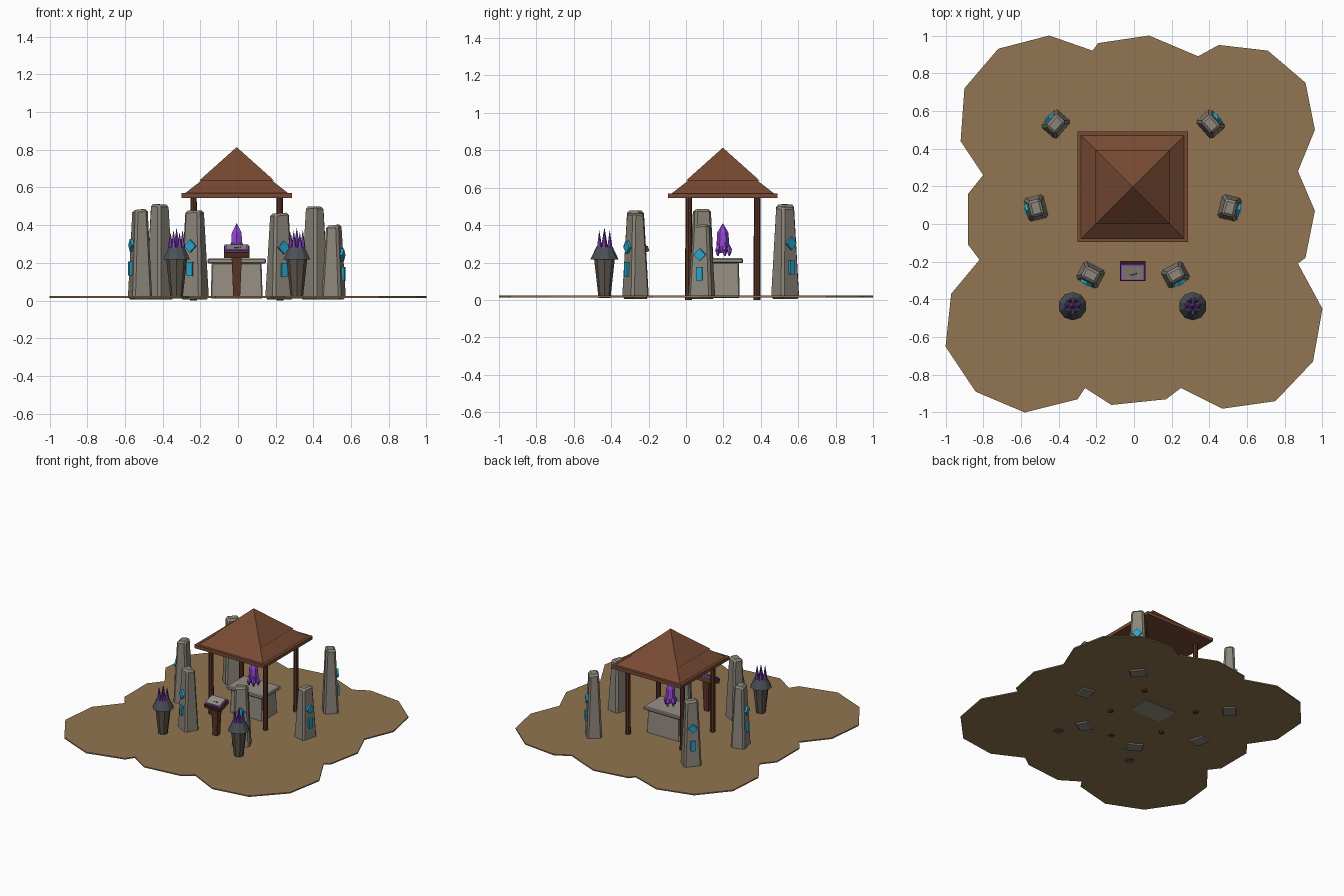
import bpy, bmesh, random
from math import radians, pi, sin, cos, sqrt
from mathutils import Matrix, Vector

random.seed(4)
cube = bpy.data.objects.get("Cube")
if cube:
    bpy.data.objects.remove(cube, do_unlink=True)


def material(name, code):
    srgb = [int(code[i:i + 2], 16) / 255 for i in (0, 2, 4)]
    rgba = [c / 12.92 if c < 0.04045 else ((c + 0.055) / 1.055) ** 2.4 for c in srgb] + [1]
    m = bpy.data.materials.new(name)
    m.use_nodes = True
    m.diffuse_color = rgba
    m.node_tree.nodes["Principled BSDF"].inputs["Base Color"].default_value = rgba
    return m


EARTH = material("earth", "917551")
ROOF = material("roof_brown", "774A33")
WOOD = material("dark_wood", "5A3423")
STONE = material("grey_stone", "8C867B")
ALTAR = material("altar_stone", "968F84")
SLATE = material("dark_slate", "4A5057")
PILLAR = material("brazier_stone", "5C534B")
CRYSTAL = material("bright_purple", "9448D8")
SPIKE = material("deep_purple", "7A41AE")
GLYPH = material("glowing_cyan", "27A4CB")

CX, CY = -0.007, 0.197      # centre of the shelter


def finish(name, bm, mat, matrix=Matrix()):
    bmesh.ops.recalc_face_normals(bm, faces=bm.faces)
    mesh = bpy.data.meshes.new(name)
    bm.to_mesh(mesh)
    bm.free()
    mesh.materials.append(mat)
    ob = bpy.data.objects.new(name, mesh)
    ob.matrix_world = matrix
    bpy.context.collection.objects.link(ob)
    return ob


def add_cone(bm, sides, r1, r2, z0, z1, x=0, y=0, tilt=Matrix()):
    """Tapered prism between two heights, tilted about its foot."""
    new = bmesh.ops.create_cone(bm, cap_ends=True, segments=sides, radius1=r1,
                                radius2=max(r2, 0.0005), depth=z1 - z0)["verts"]
    lift = Matrix.Translation((0, 0, (z1 - z0) / 2))
    bmesh.ops.transform(bm, matrix=Matrix.Translation((x, y, z0)) @ tilt @ lift, verts=new)
    return new


def cone(name, mat, sides, r1, r2, z0, z1, x, y):
    bm = bmesh.new()
    add_cone(bm, sides, r1, r2, z0, z1)
    return finish(name, bm, mat, Matrix.Translation((x, y, 0)))


def block(name, mat, bottom, top, z0, z1, matrix=Matrix(), jitter=0):
    """Box with separate half sizes at bottom and top."""
    bm = bmesh.new()
    for v in bmesh.ops.create_cube(bm, size=2)["verts"]:
        half = top if v.co.z > 0 else bottom
        shake = random.uniform(-jitter, jitter) if v.co.z > 0 else 0
        v.co = (v.co.x * half[0], v.co.y * half[1], (z1 if v.co.z > 0 else z0) + shake)
    return finish(name, bm, mat, matrix)


def bevel(ob, width):
    mod = ob.modifiers.new("chamfer", "BEVEL")
    mod.width = width
    mod.segments = 1


def prism(name, mat, outline, z0, z1, matrix=Matrix()):
    """Flat outline extruded upward."""
    bm = bmesh.new()
    face = bm.faces.new([bm.verts.new((x, y, z0)) for x, y in outline])
    out = bmesh.ops.extrude_face_region(bm, geom=[face])["geom"]
    bmesh.ops.translate(bm, vec=(0, 0, z1 - z0),
                        verts=[g for g in out if isinstance(g, bmesh.types.BMVert)])
    return finish(name, bm, mat, matrix)


# Ground patch with scalloped edge
EDGE = [(-.45, 1), (-.22, .92), (-.19, .96), (.08, 1), (.34, .89), (.45, .95), (.71, .92),
        (.91, .75), (.96, .5), (.87, .28), (.96, .07), (.91, -.18), (.87, -.21), (1, -.45),
        (.95, -.73), (.75, -.94), (.47, -.98), (.25, -.87), (.17, -.93), (-.12, -.96),
        (-.26, -.87), (-.3, -.93), (-.58, -1), (-.84, -.89), (-1, -.65), (-.97, -.37),
        (-.82, -.19), (-.88, -.11), (-.88, .16), (-.8, .26), (-.92, .44), (-.9, .72),
        (-.72, .93)]
prism("ground", EARTH, EDGE, 0.014, 0.023)

# Shelter: posts, eave and two-tier roof
centre = Matrix.Translation((CX, CY, 0))
for sx in (-1, 1):
    for sy in (-1, 1):
        cone("roof_post", WOOD, 8, 0.019, 0.017, 0, 0.555, CX + sx * 0.229, CY + sy * 0.183)
block("roof_eave", ROOF, (.293, .293), (.293, .293), 0.545, 0.57, centre)
block("lower_roof", ROOF, (.273, .273), (.18, .18), 0.57, 0.642, centre)
block("upper_roof", ROOF, (.197, .197), (.001, .001), 0.638, 0.813, centre)

# Altar
bevel(block("altar_body", ALTAR, (.138, .09), (.132, .086), 0.01, 0.2, centre), 0.006)
bevel(block("altar_top", ALTAR, (.155, .108), (.155, .108), 0.197, 0.223, centre), 0.006)

# Altar crystal: pointed shaft with small shards round its foot
bm = bmesh.new()
add_cone(bm, 6, 0.02, 0.034, 0.25, 0.29)
add_cone(bm, 6, 0.034, 0.03, 0.29, 0.36)
add_cone(bm, 6, 0.03, 0, 0.36, 0.41)
for i in range(5):
    a = i * 2 * pi / 5 + 0.3
    x, y = 0.034 * cos(a), 0.034 * sin(a)
    add_cone(bm, 5, 0.004, 0.016, 0.235, 0.265, x, y)
    add_cone(bm, 5, 0.016, 0, 0.265, 0.325, x, y, Matrix.Rotation(-0.2, 4, (-sin(a), cos(a), 0)))
finish("altar_crystal", bm, CRYSTAL, centre)

# Lectern with a sloping tablet
block("lectern_post", WOOD, (.018, .018), (.028, .025), 0.01, 0.255,
      Matrix.Translation((CX, -0.25, 0)))
slope = Matrix.Translation((CX, -0.25, 0.26)) @ Matrix.Rotation(radians(20), 4, "X")
for name, mat, half, z0, z1 in (("lectern_board", WOOD, (.068, .052), -0.017, 0.013),
                                ("tablet_frame", CRYSTAL, (.064, .046), 0.012, 0.022),
                                ("tablet_page", ALTAR, (.056, .038), 0.021, 0.026)):
    block(name, mat, half, half, z0, z1, slope)
block("tablet_mark", SLATE, (.018, .004), (.018, .004), 0.025, 0.028,
      slope @ Matrix.Translation((0.005, -0.01, 0)) @ Matrix.Rotation(0.25, 4, "Z"))

# Standing stones, each with a diamond and a bar on its outward face
BASE, TOP = (.064, .054), (.044, .034)


def standing_stone(x, y, height, turn):
    place = Matrix.Translation((x, y, 0)) @ Matrix.Rotation(radians(turn), 4, "Z")
    stone = block("standing_stone", STONE, BASE, TOP, 0.006, height, place, 0.007)
    bevel(stone, 0.013)
    lean = (BASE[1] - TOP[1]) / height
    for name, z, outline in (
            ("diamond_glyph", 0.605 * height, [(0, -.034), (.034, 0), (0, .034), (-.034, 0)]),
            ("bar_glyph", 0.35 * height, [(-.016, -.037), (.016, -.037), (.016, .037), (-.016, .037)])):
        face = Matrix.Translation((0, -(BASE[1] - lean * z), z))
        prism(name, GLYPH, outline, -0.004, 0.014, place @ face @ Matrix.Rotation(pi / 2, 4, "X"))


for x, y, height, turn in ((-.23, -.27, .478, -28), (.22, -.27, .465, 28),
                           (-.52, .085, .485, -76), (.508, .085, .4, 76),
                           (-.415, .53, .512, -131), (.407, .53, .498, 131)):
    standing_stone(x, y, height, turn)

# Braziers: flared pillar, slate collar and a cluster of spikes
for side in (-1, 1):
    x, y = CX + side * 0.319, -0.436
    cone("brazier_pillar", PILLAR, 8, 0.032, 0.056, 0.01, 0.225, x, y)
    cone("brazier_collar", SLATE, 10, 0.075, 0.043, 0.217, 0.285, x, y)
    bm = bmesh.new()
    add_cone(bm, 6, 0.019, 0, 0.28, 0.385)
    for i in range(6):
        a = i * pi / 3
        add_cone(bm, 5, 0.015, 0, 0.28, 0.372 - 0.012 * (i % 2), 0.032 * cos(a), 0.032 * sin(a))
    finish("brazier_spikes", bm, SPIKE, Matrix.Translation((x, y, 0)))
